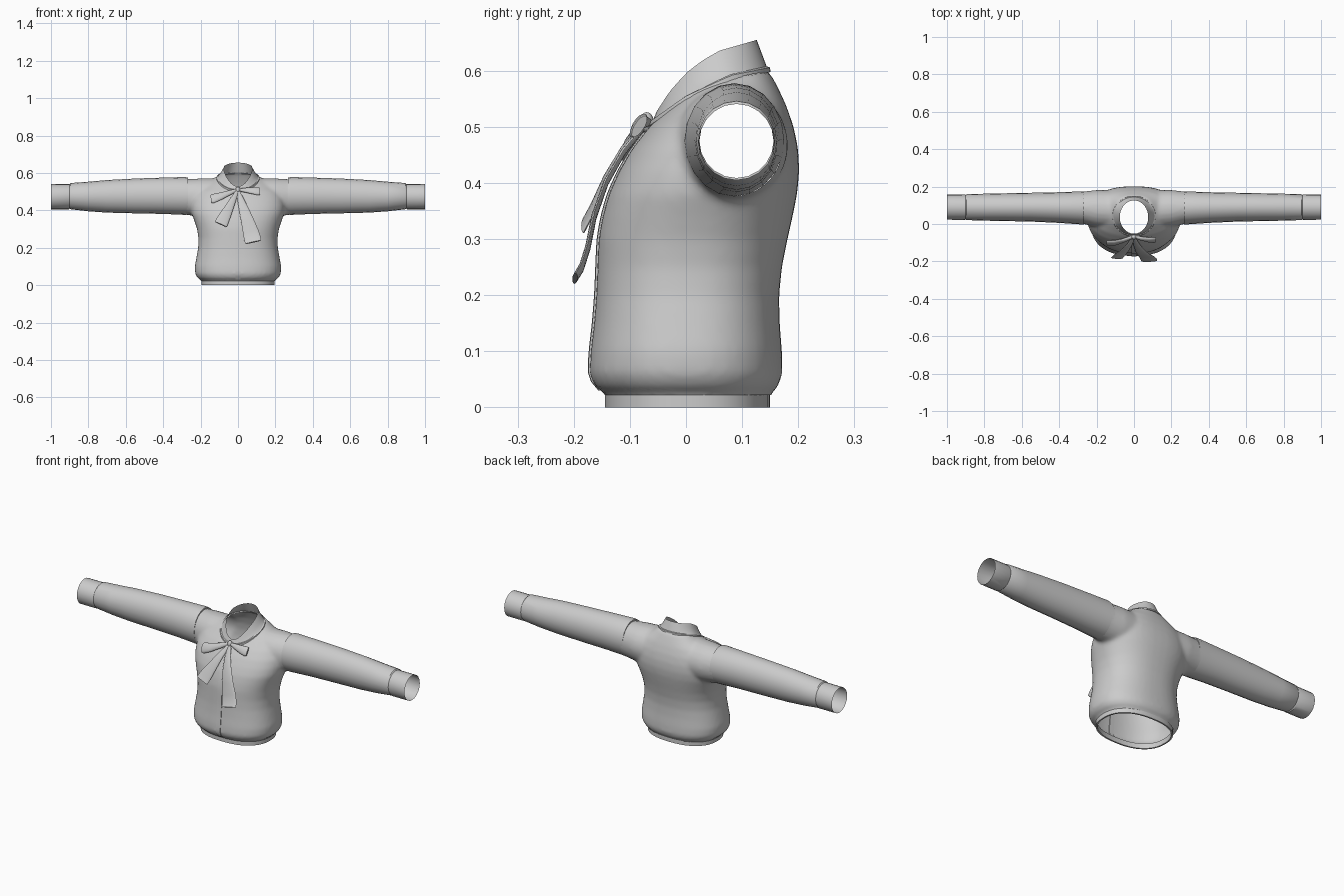
import bpy, bmesh, math
from mathutils import Vector
from mathutils.bvhtree import BVHTree

if "Cube" in bpy.data.objects:
    bpy.data.objects.remove(bpy.data.objects["Cube"])

fabric = bpy.data.materials.new("grey_fabric")
fabric.diffuse_color = (0.6, 0.6, 0.6, 1)
fabric.use_nodes = True
fabric.node_tree.nodes["Principled BSDF"].inputs["Base Color"].default_value = fabric.diffuse_color


def add_object(name, bm, angle=40):
    bmesh.ops.recalc_face_normals(bm, faces=bm.faces)
    me = bpy.data.meshes.new(name)
    bm.to_mesh(me)
    bm.free()
    ob = bpy.data.objects.new(name, me)
    bpy.context.collection.objects.link(ob)
    me.materials.append(fabric)
    bpy.ops.object.select_all(action='DESELECT')
    ob.select_set(True)
    bpy.context.view_layer.objects.active = ob
    bpy.ops.object.shade_smooth_by_angle(angle=math.radians(angle))
    return ob


def loft(rings, bm=None, caps=False, closed=True):
    bm = bm or bmesh.new()
    rows = [[bm.verts.new(p) for p in r] for r in rings]
    n = len(rows[0])
    for a, b in zip(rows, rows[1:]):
        for i in range(n if closed else n - 1):
            j = (i + 1) % n
            bm.faces.new((a[i], a[j], b[j], b[i]))
    if caps:
        bm.faces.new(rows[0])
        bm.faces.new(rows[-1][::-1])
    return bm


def oval(rx, ry, n=40, power=2.0):
    """Points of a superellipse in a plane."""
    pts = []
    for i in range(n):
        t = 2 * math.pi * i / n
        c, s = math.cos(t), math.sin(t)
        pts.append((rx * math.copysign(abs(c) ** (2 / power), c),
                    ry * math.copysign(abs(s) ** (2 / power), s)))
    return pts


def level_ring(z, hx, front, back, power=2.35):
    return [Vector((u, (front + back) / 2 + v, z))
            for u, v in oval(hx, (back - front) / 2, 48, power)]


def tube_ring(x, cy, cz, ry, rz, n=24):
    return [Vector((x, cy + u, cz + v)) for u, v in oval(ry, rz, n)]


def interp(table, t):
    for (a, p), (b, q) in zip(table, table[1:]):
        if t <= b:
            return p + (q - p) * max(0, (t - a) / (b - a))
    return table[-1][1]


NECK_Y = 0.042
BASE_LINE = [(-0.061, 0.505), (0.0, 0.55), (0.08, 0.588), (0.146, 0.602)]
TOP_LINE = [(-0.052, 0.528), (-0.03, 0.562), (0.0, 0.596), (0.03, 0.619),
            (0.06, 0.636), (0.126, 0.655)]

# Body: torso and shoulders fused, then opened at hem, armholes and neck
torso = [  # height, half width, front, back
    (0.0, 0.190, -0.135, 0.145), (0.025, 0.194, -0.143, 0.150),
    (0.037, 0.215, -0.162, 0.164), (0.06, 0.229, -0.172, 0.172),
    (0.10, 0.231, -0.170, 0.171), (0.15, 0.222, -0.164, 0.167),
    (0.20, 0.213, -0.160, 0.166), (0.25, 0.211, -0.158, 0.171),
    (0.30, 0.219, -0.156, 0.181), (0.34, 0.232, -0.149, 0.190),
    (0.38, 0.247, -0.138, 0.198), (0.42, 0.252, -0.120, 0.202),
    (0.46, 0.248, -0.097, 0.200), (0.50, 0.230, -0.066, 0.192),
    (0.54, 0.185, -0.025, 0.178), (0.57, 0.130, 0.005, 0.164),
    (0.60, 0.085, 0.050, 0.148)]
bm = loft([level_ring(*r) for r in torso], caps=True)
stub = [(0.31, 0.088, 0.472, 0.085, 0.092), (0.27, 0.087, 0.471, 0.087, 0.096),
        (0.20, 0.082, 0.468, 0.100, 0.103), (0.0, 0.07, 0.46, 0.11, 0.115)]
loft([tube_ring(*r) for r in stub] +
     [tube_ring(-r[0], *r[1:]) for r in stub[-2::-1]], bm, caps=True)
body = add_object("body", bm)
fuse = body.modifiers.new("fuse", 'REMESH')
fuse.mode = 'VOXEL'
fuse.voxel_size = 0.009
soft = body.modifiers.new("soft", 'SMOOTH')
soft.factor = 0.5
soft.iterations = 8
fused = body.evaluated_get(bpy.context.evaluated_depsgraph_get())
bm = bmesh.new()
bm.from_mesh(fused.to_mesh())
bpy.data.objects.remove(body)
for co, no in (((0, 0, 0.022), (0, 0, -1)), ((0.28, 0, 0), (1, 0, 0)),
               ((-0.28, 0, 0), (-1, 0, 0))):
    bmesh.ops.bisect_plane(bm, geom=bm.verts[:] + bm.edges[:] + bm.faces[:],
                           plane_co=co, plane_no=no, clear_outer=True)


def neck_distance(p):
    return math.hypot(p.x / 0.107, (p.y - NECK_Y) / 0.101)


bmesh.ops.delete(bm, geom=[f for f in bm.faces if f.calc_center_median().z > 0.45
                           and neck_distance(f.calc_center_median()) < 1],
                 context='FACES')
for v in bm.verts:
    d = neck_distance(v.co)
    if v.is_boundary and d < 1.3 and v.co.z > 0.45:
        v.co.x /= d
        v.co.y = NECK_Y + (v.co.y - NECK_Y) / d
        v.co.z = interp(BASE_LINE, v.co.y)
surface = BVHTree.FromBMesh(bm)
add_object("body", bm, 60)

# Front placket: a narrow strip lying on the chest
strip = []
for i in range(30):
    z = 0.03 + 0.46 * i / 29
    hit = surface.ray_cast(Vector((0.001, -1, z)), Vector((0, 1, 0)))[0]
    y = hit.y if hit else interp([(r[0], r[2]) for r in torso], z)
    strip.append([Vector((-0.013, y + 0.004, z)), Vector((-0.013, y - 0.004, z)),
                  Vector((0.013, y - 0.003, z)), Vector((0.013, y + 0.004, z))])
add_object("placket", loft(strip, caps=True), 30)

# Hem band
hem = [level_ring(z, 0.195, -0.144, 0.150) for z in (0.0, 0.027)]
inner = [level_ring(z, 0.187, -0.136, 0.142) for z in (0.027, 0.0)]
add_object("hem_band", loft(hem + inner + hem[:1]), 40)

# Collar: standing band, low and pointed at the front
collar = []
for k in range(6):
    t = k / 5
    rx, ry = 0.111 - 0.035 * t ** 0.75, 0.104 - 0.015 * t
    cy = NECK_Y - 0.005 * t
    ring = []
    for u, v in oval(rx, ry, 48):
        s = (v / ry + 1) / 2
        low = interp(BASE_LINE, -0.061 + 0.207 * s)
        high = interp(TOP_LINE, -0.052 + 0.178 * s)
        ring.append(Vector((u, cy + v, low + (high - low) * t)))
    collar.append(ring)
add_object("collar", loft(collar), 50)
trim = [[p + Vector(((p.x) * o, (p.y - NECK_Y) * o, h)) for p in collar[0]]
        for o, h in ((-0.02, 0.006), (0.035, 0.004), (0.045, -0.004), (-0.02, -0.006))]
add_object("collar_seam", loft(trim), 50)

# Sleeves with a raised shoulder seam and a plain cuff
sleeve = [(0.268, 0.087, 0.473, 0.080, 0.088), (0.266, 0.086, 0.476, 0.089, 0.099),
          (0.285, 0.086, 0.477, 0.088, 0.101), (0.40, 0.088, 0.478, 0.082, 0.097),
          (0.55, 0.090, 0.477, 0.077, 0.093), (0.70, 0.090, 0.475, 0.074, 0.087),
          (0.80, 0.090, 0.474, 0.072, 0.079), (0.895, 0.090, 0.476, 0.069, 0.070),
          (0.90, 0.090, 0.475, 0.066, 0.066), (0.905, 0.090, 0.473, 0.068, 0.068),
          (1.0, 0.090, 0.473, 0.067, 0.068)]
for side, label in ((1, "left"), (-1, "right")):
    add_object(label + "_sleeve",
               loft([tube_ring(side * r[0], *r[1:], n=20) for r in sleeve]), 35)


# Bow: flattened tapering ribbons around a knot
def ribbon(name, path, across, thick):
    """Each path point is x, y, z, half width."""
    across = Vector(across).normalized()
    pts = [Vector(p[:3]) for p in path]
    rings = []
    for i, p in enumerate(pts):
        along = (pts[min(i + 1, len(pts) - 1)] - pts[max(i - 1, 0)]).normalized()
        wide = (across - along * across.dot(along)).normalized()
        out = along.cross(wide)
        rings.append([p + wide * u + out * v for u, v in oval(path[i][3], thick, 14)])
    add_object(name, loft(rings, caps=True), 50)


ribbon("left_bow_loop", [(0.008, -0.069, 0.509, 0.008), (0.04, -0.078, 0.508, 0.014),
                         (0.08, -0.085, 0.505, 0.021), (0.108, -0.085, 0.502, 0.025),
                         (0.116, -0.083, 0.501, 0.022)], (0, 0.55, 0.83), 0.009)
ribbon("right_bow_loop", [(-0.008, -0.069, 0.508, 0.008), (-0.05, -0.086, 0.492, 0.015),
                          (-0.10, -0.100, 0.474, 0.023), (-0.135, -0.103, 0.463, 0.028),
                          (-0.144, -0.102, 0.461, 0.024)], (-0.1, 0.5, 0.85), 0.009)
ribbon("left_bow_tail", [(0.0, -0.072, 0.505, 0.008), (0.015, -0.112, 0.455, 0.018),
                         (0.033, -0.143, 0.40, 0.027), (0.052, -0.164, 0.34, 0.035),
                         (0.068, -0.175, 0.285, 0.042), (0.077, -0.186, 0.25, 0.045),
                         (0.082, -0.198, 0.230, 0.043)], (1, 0, 0.15), 0.005)
ribbon("right_bow_tail", [(-0.003, -0.072, 0.505, 0.008), (-0.025, -0.112, 0.46, 0.016),
                          (-0.052, -0.144, 0.405, 0.025), (-0.078, -0.166, 0.355, 0.033),
                          (-0.092, -0.182, 0.325, 0.035)], (1, 0, -0.35), 0.005)
bm = bmesh.new()
bmesh.ops.create_uvsphere(bm, u_segments=14, v_segments=8, radius=0.016)
for v in bm.verts:
    v.co = Vector((v.co.x * 0.85, v.co.y * 0.8 - 0.07, v.co.z * 1.15 + 0.508))
add_object("bow_knot", bm)
